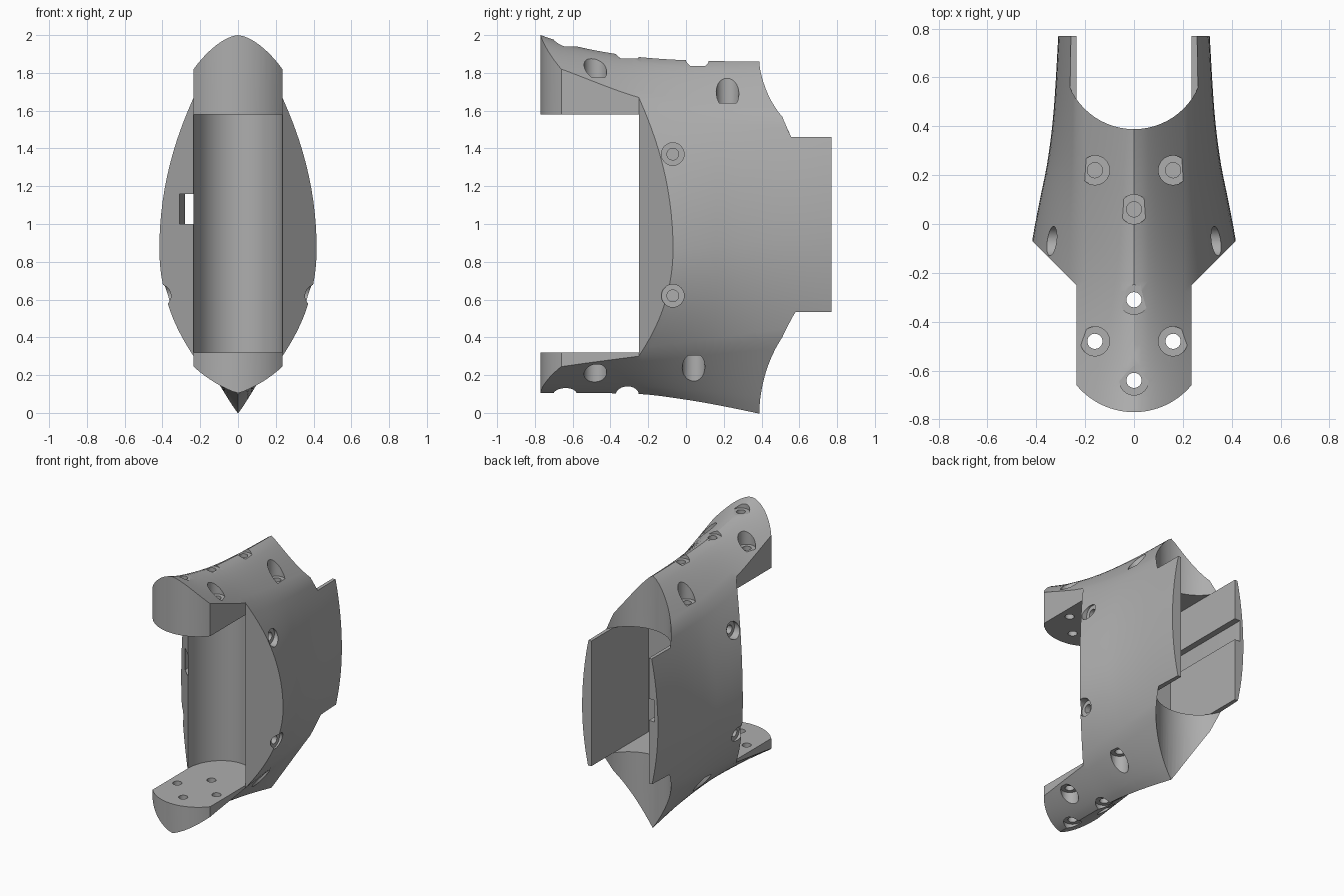
import bpy, bmesh, math
from mathutils import Matrix

default = bpy.data.objects.get("Cube")
if default:
    bpy.data.objects.remove(default, do_unlink=True)

HALF = 0.235          # half width of the lips and the channel


def make_object(name, bm):
    bmesh.ops.recalc_face_normals(bm, faces=bm.faces)
    mesh = bpy.data.meshes.new(name)
    bm.to_mesh(mesh)
    bm.free()
    obj = bpy.data.objects.new(name, mesh)
    bpy.context.collection.objects.link(obj)
    return obj


def curve(keys, y):
    """Smooth interpolation through (y, value) keys."""
    n = len(keys)
    i = 0
    while i < n - 2 and y > keys[i + 1][0]:
        i += 1

    def slope(k):
        a, b = keys[max(k - 1, 0)], keys[min(k + 1, n - 1)]
        return (b[1] - a[1]) / (b[0] - a[0])
    (y0, v0), (y1, v1) = keys[i], keys[i + 1]
    h = y1 - y0
    t = (y - y0) / h
    return ((2*t**3 - 3*t**2 + 1) * v0 + (t**3 - 2*t**2 + t) * h * slope(i)
            + (3*t**2 - 2*t**3) * v1 + (t**3 - t**2) * h * slope(i + 1))


# Guide curves along the length
TOP = [(-.8, 2.01), (-.6, 1.945), (-.3, 1.89), (0, 1.867), (.38, 1.86), (.8, 1.86)]
TOP_EDGE = [(-.8, 1.87), (-.66, 1.82), (-.25, 1.67), (.1, 1.6), (.45, 1.57), (.8, 1.56)]
BOTTOM = [(-.8, .105), (-.25, .1), (0, .07), (.2, .035), (.37, 0), (.8, -.09)]
BOTTOM_EDGE = [(-.8, .22), (-.66, .245), (-.25, .3), (0, .33), (.5, .4), (.8, .43)]
WIDTH = [(-.8, .45), (-.25, .44), (-.06, .415), (.1, .385), (.25, .355), (.45, .33), (.8, .308)]
MIDDLE = [(-.8, .87), (0, .87), (.8, .97)]


def half_section(y):
    top, te, bot, be, w, mid = (curve(k, y) for k in
                                (TOP, TOP_EDGE, BOTTOM, BOTTOM_EDGE, WIDTH, MIDDLE))
    f = (y + .8) / 1.6
    pts = []
    for i in range(9):                       # roof
        u = i / 8
        pts.append((HALF * u, top - (top - te) * u ** (1.6 - .45 * f)))
    for i in range(1, 25):                   # bulging side
        s = 1 - i / 12
        end = te if s > 0 else be
        pts.append((HALF + (w - HALF) * (1 - s * s), mid + (end - mid) * abs(s)))
    for i in range(1, 9):                    # keel
        u = 1 - i / 8
        pts.append((HALF * u, bot + (be - bot) * u ** (1.25 - .25 * f)))
    return pts


# Solid outer hull, lofted front to back
bm = bmesh.new()
rings = []
STEPS = 36
for k in range(STEPS + 1):
    y = -.8 + k * 1.57 / STEPS
    half = half_section(y)
    loop = half + [(-x, z) for x, z in half[-2:0:-1]]
    rings.append([bm.verts.new((x, y, z)) for x, z in loop])
count = len(rings[0])
for a, b in zip(rings, rings[1:]):
    for i in range(count):
        j = (i + 1) % count
        bm.faces.new((a[i], a[j], b[j], b[i]))
bm.faces.new(rings[0])
bm.faces.new(rings[-1])
shell = make_object("shell_body", bm)


def boolean(cutter, operation="DIFFERENCE"):
    cutter.hide_render = True
    mod = shell.modifiers.new("cut", "BOOLEAN")
    mod.operation = operation
    mod.solver = "EXACT"
    mod.object = cutter
    bpy.context.view_layer.objects.active = shell
    bpy.ops.object.modifier_apply(modifier=mod.name)
    bpy.data.objects.remove(cutter, do_unlink=True)


def prism(name, outline, z0, z1):
    bm = bmesh.new()
    low = [bm.verts.new((x, y, z0)) for x, y in outline]
    high = [bm.verts.new((x, y, z1)) for x, y in outline]
    bm.faces.new(low)
    bm.faces.new(high)
    for i in range(len(low)):
        j = (i + 1) % len(low)
        bm.faces.new((low[i], low[j], high[j], high[i]))
    return make_object(name, bm)


def arc(cx, cy, rx, ry, start, end, n=32):
    angles = [math.radians(start + (end - start) * i / n) for i in range(n + 1)]
    return [(cx + rx * math.cos(a), cy + ry * math.sin(a)) for a in angles]


# Plan outline: rounded nose, straight lips, swept wing fronts
R = .306
spread = math.degrees(math.asin(HALF / R))
plan = arc(0, R - .77, R, R, -90 - spread, -90 + spread)
plan += [(HALF, -.25), (.6, .115), (.6, .9), (-.6, .9), (-.6, .115), (-HALF, -.25)]
boolean(prism("plan_outline", plan, -1, 3), "INTERSECT")

# Front channel with a hollow rounded back wall
front = [(-.6, -.25), (-.6, -1), (.6, -1), (.6, -.25)]
front += arc(0, -.25, HALF, .27, 0, 180)
boolean(prism("front_channel", front, .32, 1.58))

# Rear pocket between the side plates
pocket = [(-HALF, .1), (HALF, .1), (HALF, 1), (-HALF, 1)]
boolean(prism("rear_pocket", pocket, .535, 1.46))

# Hollow rear ends of the roof and keel
rear = arc(0, .675, .287, .287, 180, 360) + [(.6, .675), (.6, 1), (-.6, 1), (-.6, .675)]
boolean(prism("rear_roof_cut", rear, 1.46, 3))
boolean(prism("rear_keel_cut", rear, -1, .535))

# Cable slot along the right wall
slot = [(-.31, -.5), (-.31, -.1), (-.28, .08), (-.28, 1), (-.2, 1), (-.2, .14),
        (-.236, .14), (-.236, -.5)]
boolean(prism("cable_slot", slot, 1.0, 1.16))


def drill(start, direction, depth):
    """Counterbore opening outward from start, with a narrow hole inward."""
    axis = {"up": Matrix.Identity(4), "down": Matrix.Rotation(math.pi, 4, "X"),
            "left": Matrix.Rotation(math.pi / 2, 4, "Y"),
            "right": Matrix.Rotation(-math.pi / 2, 4, "Y")}[direction]
    for radius, low, high in ((.06, 0, .35), (.031, -depth, .05)):
        bm = bmesh.new()
        bmesh.ops.create_cone(bm, cap_ends=True, segments=32, radius1=radius,
                              radius2=radius, depth=high - low,
                              matrix=Matrix.Translation(start) @ axis
                              @ Matrix.Translation((0, 0, (low + high) / 2)))
        boolean(make_object("drill", bm))


# Screw holes in the lips, roof and keel
for x, y, top, bottom in ((0, -.64, 1.94, .14), (0, -.31, 1.875, .14),
                          (.16, -.48, 1.775, .255), (-.16, -.48, 1.775, .255)):
    drill((x, y, top), "up", .4)
    drill((x, y, bottom), "down", .25)
drill((0, .06, 1.837), "up", .2)
for side in (-1, 1):
    drill((side * .16, .22, 1.64), "up", .1)
    drill((side * .16, .04, .305), "down", .1)
    # Screw holes through the wings
    for z, x in ((1.37, .305), (.62, .345)):
        drill((side * x, -.07, z), "left" if side > 0 else "right", .07)

# Plain grey finish
grey = bpy.data.materials.new("plain_grey")
grey.use_nodes = True
colour = (.42, .42, .42, 1)
grey.diffuse_color = colour
grey.node_tree.nodes["Principled BSDF"].inputs["Base Color"].default_value = colour
shell.data.materials.clear()
shell.data.materials.append(grey)
for face in shell.data.polygons:
    face.material_index = 0

bpy.ops.object.select_all(action="DESELECT")
shell.select_set(True)
bpy.context.view_layer.objects.active = shell
bpy.ops.object.shade_smooth_by_angle(angle=math.radians(25))
